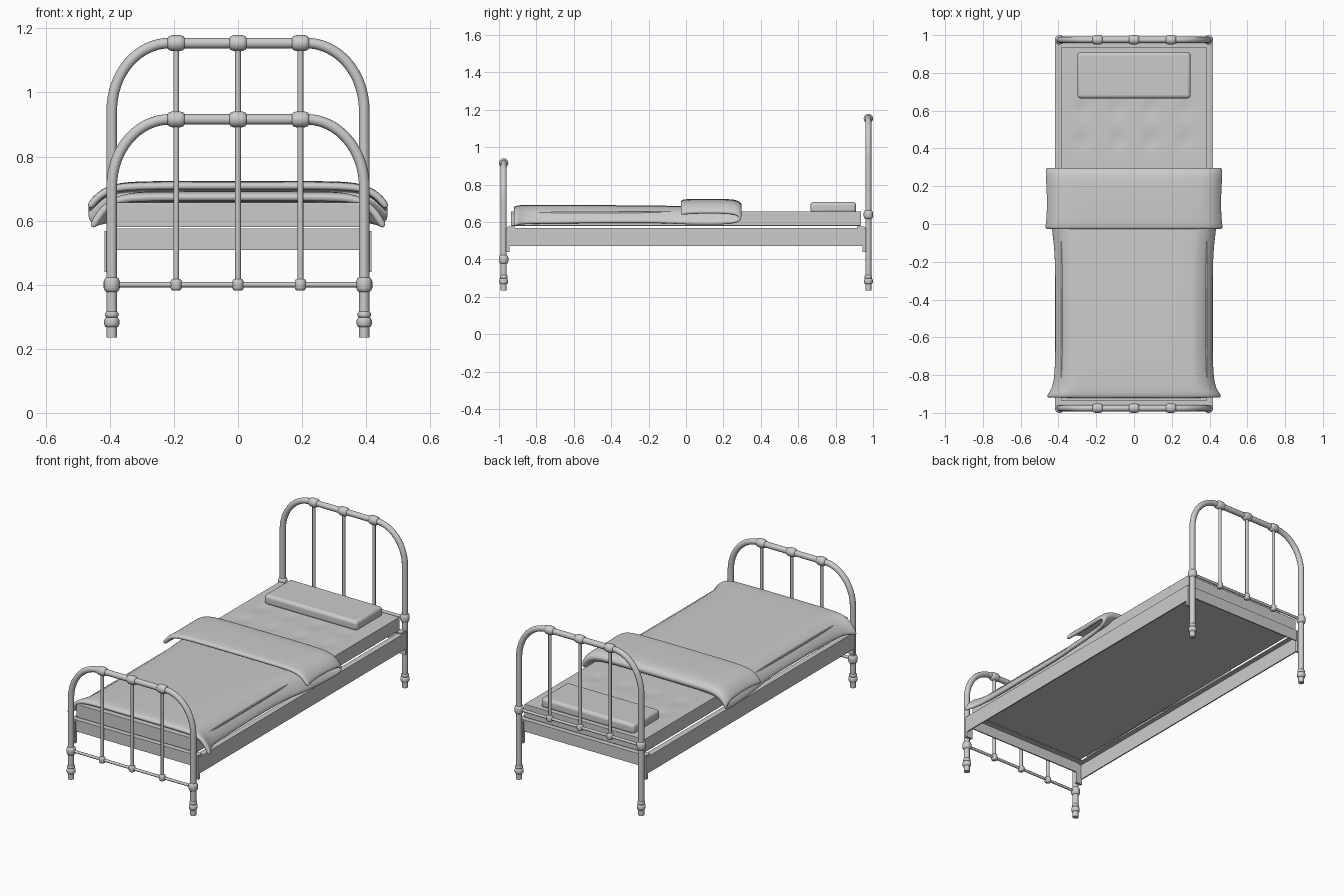
import bpy, bmesh, math
from mathutils import Vector

if "Cube" in bpy.data.objects:
    bpy.data.objects.remove(bpy.data.objects["Cube"])


def finish(name, bm, angle=40):
    bmesh.ops.recalc_face_normals(bm, faces=bm.faces)
    me = bpy.data.meshes.new(name)
    bm.to_mesh(me)
    bm.free()
    ob = bpy.data.objects.new(name, me)
    bpy.context.collection.objects.link(ob)
    bpy.ops.object.select_all(action='DESELECT')
    ob.select_set(True)
    bpy.context.view_layer.objects.active = ob
    bpy.ops.object.shade_smooth_by_angle(angle=math.radians(angle))
    return ob


def tube(name, pts, r):
    cu = bpy.data.curves.new(name, 'CURVE')
    cu.dimensions = '3D'
    cu.bevel_depth = r
    cu.bevel_resolution = 4
    cu.use_fill_caps = True
    sp = cu.splines.new('POLY')
    sp.points.add(len(pts) - 1)
    for p, co in zip(sp.points, pts):
        p.co = (*co, 1)
    ob = bpy.data.objects.new(name, cu)
    bpy.context.collection.objects.link(ob)
    return ob


def knob(name, pos, r, h, axis='Z', n=20):
    # barrel-shaped collar with rounded shoulders
    bm = bmesh.new()
    prof = [(.62, -1), (.86, -.85), (1, -.45), (1, .45), (.86, .85), (.62, 1)]
    rings = []
    for pr, pz in prof:
        ring = []
        for i in range(n):
            a = 2 * math.pi * i / n
            v = Vector((r * pr * math.cos(a), r * pr * math.sin(a), h * pz))
            if axis == 'X':
                v = Vector((v.z, v.x, v.y))
            ring.append(bm.verts.new(v + Vector(pos)))
        rings.append(ring)
    for a, b in zip(rings, rings[1:]):
        for i in range(n):
            j = (i + 1) % n
            bm.faces.new((a[i], a[j], b[j], b[i]))
    bm.faces.new(rings[0])
    bm.faces.new(rings[-1])
    return finish(name, bm, 50)


def box(name, lo, hi, cuts=0, bevel=0, shape=None):
    bm = bmesh.new()
    bmesh.ops.create_cube(bm, size=1)
    if cuts:
        bmesh.ops.subdivide_edges(bm, edges=bm.edges[:], cuts=cuts, use_grid_fill=True)
    for v in bm.verts:
        v.co = Vector([lo[k] + (v.co[k] + .5) * (hi[k] - lo[k]) for k in range(3)])
        if shape:
            shape(v)
    ob = finish(name, bm, 30)
    if bevel:
        m = ob.modifiers.new('bevel', 'BEVEL')
        m.width = bevel
        m.segments = 4
        m.angle_limit = math.radians(60)
        bpy.ops.object.shade_smooth_by_angle(angle=math.radians(80))
    return ob


# Headboard and footboard: bent tube, rods, lower rail, collars, feet
XL, RC = 0.394, 0.18
RODS = (-0.193, 0.0, 0.195)


def end_board(label, y, top, low):
    right = [(XL, y, 0.235), (XL, y, 0.31)]
    for i in range(17):
        a = math.pi / 2 * i / 16
        right.append((XL - RC + RC * math.cos(a), y, top - 0.21 + 0.21 * math.sin(a)))
    left = [(-p[0], p[1], p[2]) for p in reversed(right)]
    tube(label + '_frame', right + left, 0.0165)
    tube(label + '_lower_rail', [(-XL, y, low), (XL, y, low)], 0.008)
    for x in RODS:
        tube(label + '_rod', [(x, y, low), (x, y, top)], 0.009)
        knob(label + '_top_collar', (x, y, top), 0.025, 0.027, 'X')
        knob(label + '_rod_collar', (x, y, low), 0.018, 0.018)
    for s in (-1, 1):
        knob(label + '_leg_collar', (s * XL, y, low), 0.025, 0.023)
        knob(label + '_foot_ring', (s * XL, y, 0.283), 0.0235, 0.016)
        knob(label + '_foot_ring_small', (s * XL, y, 0.307), 0.0205, 0.010)


end_board('headboard', 0.975, 1.154, 0.64)
end_board('footboard', -0.975, 0.916, 0.40)

# Angle-iron base frame: side rails, end rails, leg brackets
for s in (-1, 1):
    def span(a, b):
        return min(s * a, s * b), max(s * a, s * b)
    x0, x1 = span(0.410, 0.417)
    box('side_rail_web', (x0, -0.96, 0.472), (x1, 0.955, 0.568))
    x0, x1 = span(0.384, 0.417)
    box('side_rail_flange', (x0, -0.96, 0.562), (x1, 0.955, 0.568))
    y0, y1 = span(0.948, 0.955)
    box('end_rail_web', (-0.41, y0, 0.508), (0.41, y1, 0.575))
    y0, y1 = span(0.915, 0.955)
    box('end_rail_flange', (-0.41, y0, 0.569), (0.41, y1, 0.575))
    for t in (-1, 1):
        x0, x1 = min(t * .377, t * .417), max(t * .377, t * .417)
        y0, y1 = span(0.945, 0.962)
        box('leg_bracket', (x0, y0, 0.44), (x1, y1, 0.568))


# Tufted mattress
def tuft(v):
    if v.co.z > 0.65:
        d = 0
        for i in range(4):
            for y in (0.44, 0.61):
                r2 = (v.co.x + 0.27 - 0.18 * i) ** 2 + (v.co.y - y) ** 2
                d += math.exp(-r2 / 0.0014)
        v.co.z -= 0.007 * d


box('mattress', (-0.387, -0.935, 0.58), (0.387, 0.935, 0.656), 59, 0.022, tuft)

# Pillow
box('pillow', (-0.30, 0.665, 0.648), (0.30, 0.91, 0.707), 0, 0.018)

# Blanket: one sheet running up the bed and folded back over itself
# stations: y, height, half width, side drop
stations = [(-0.920, 0.668, 0.460, 0.095), (-0.90, 0.678, 0.452, 0.095),
            (-0.86, 0.680, 0.420, 0.090), (-0.70, 0.680, 0.412, 0.088),
            (-0.40, 0.678, 0.412, 0.082), (-0.15, 0.676, 0.414, 0.080),
            (-0.04, 0.674, 0.430, 0.085), (0.10, 0.670, 0.442, 0.085),
            (0.22, 0.668, 0.450, 0.080), (0.275, 0.671, 0.462, 0.075),
            (0.294, 0.690, 0.468, 0.075), (0.275, 0.709, 0.466, 0.068),
            (0.20, 0.712, 0.460, 0.066), (0.09, 0.712, 0.456, 0.065),
            (0.00, 0.711, 0.463, 0.068), (-0.028, 0.706, 0.468, 0.070)]


def section(w, d):
    half = [(0.17, 0), (0.31, -0.001), (w - 0.085, -0.006), (w - 0.045, -0.3 * d),
            (w - 0.018, -0.65 * d), (w, -d)]
    return [(-x, z) for x, z in reversed(half)] + [(0, 0)] + half


bm = bmesh.new()
rows = []
for y, z, w, d in stations:
    rows.append([bm.verts.new((x, y, z + dz)) for x, dz in section(w, d)])
for a, b in zip(rows, rows[1:]):
    for i in range(len(a) - 1):
        bm.faces.new((a[i], a[i + 1], b[i + 1], b[i]))
blanket = finish('blanket', bm, 180)
m = blanket.modifiers.new('thickness', 'SOLIDIFY')
m.thickness = 0.024
m.offset = 0
m = blanket.modifiers.new('smooth', 'SUBSURF')
m.levels = m.render_levels = 2
